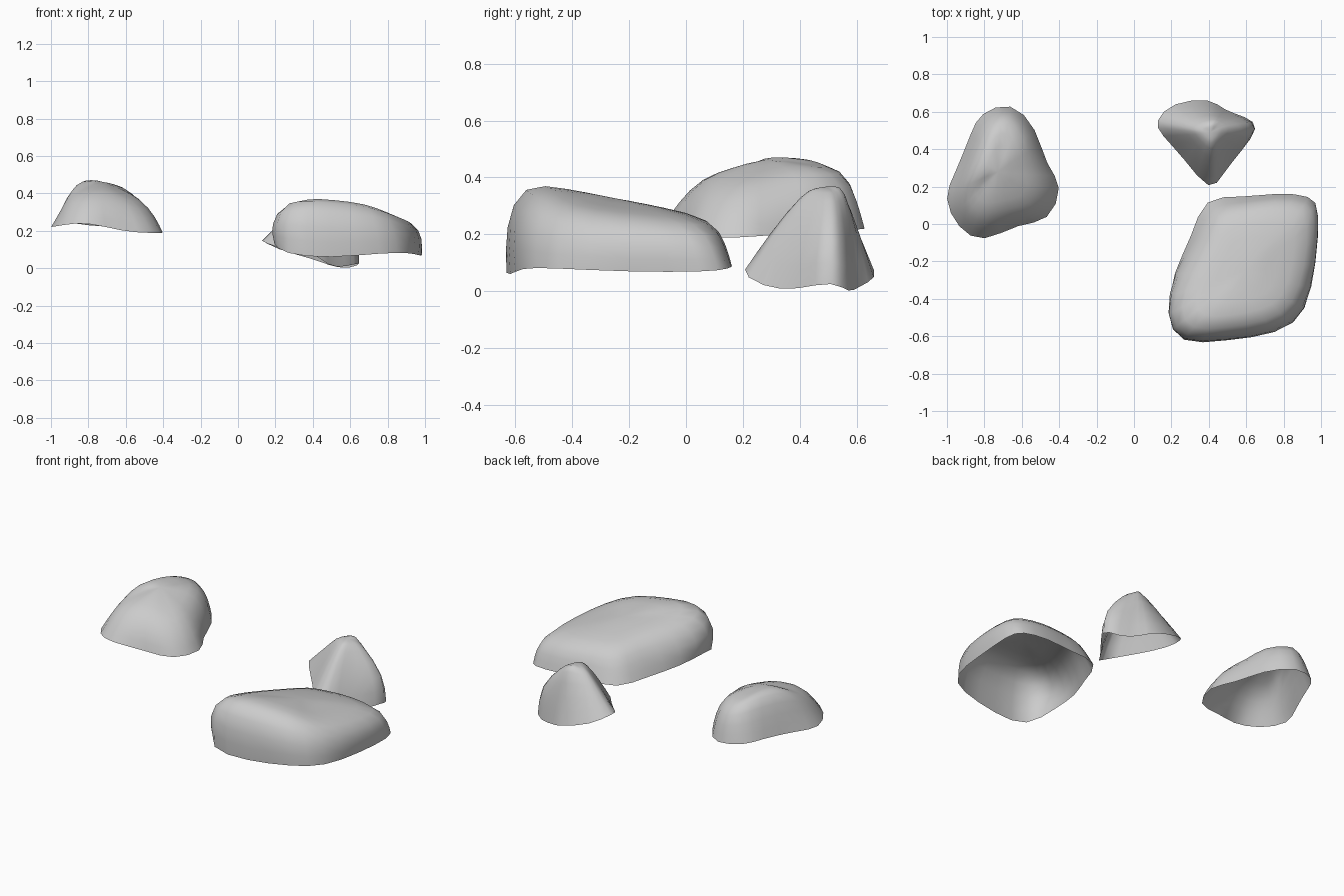
import bpy
import bmesh
import random
from mathutils import Vector

random.seed(4)

default_cube = bpy.data.objects.get("Cube")
if default_cube:
    bpy.data.objects.remove(default_cube, do_unlink=True)

# Plain stone colour shared by every rock
stone = bpy.data.materials.new("stone_grey")
stone.use_nodes = True
stone_colour = (0.6, 0.6, 0.6, 1)
stone.diffuse_color = stone_colour
shader = next(n for n in stone.node_tree.nodes if n.type == "BSDF_PRINCIPLED")
shader.inputs["Base Color"].default_value = stone_colour
shader.inputs["Roughness"].default_value = 0.9


def overshoot(ring, amount):
    """Push ring corners outward to offset the rounding of the subdivision."""
    count = len(ring)
    return [p + (p - (ring[i - 1] + ring[(i + 1) % count]) / 2) * amount
            for i, p in enumerate(ring)]


def build_rock(name, columns, peak, rough):
    """Loft an open-bottomed rock: rim ring, waist ring, crown ring, peak."""
    rim = [Vector(c[:3]) / 100 for c in columns]
    crown = [Vector(c[3:6]) / 100 for c in columns]
    peak = Vector(peak) / 100

    # The waist swells outward from the straight line between rim and crown
    waist = []
    for low, high, column in zip(rim, crown, columns):
        outward = low - peak
        outward.z = 0
        swell = outward.normalized() * column[6] / 100
        jitter = Vector([random.uniform(-rough, rough) for _ in range(3)])
        waist.append(low.lerp(high, 0.5) + swell + jitter)

    inner = [p.lerp(peak, 0.5) + Vector((0, 0, 0.006)) for p in crown]
    crown = [p + Vector((0, 0, 0.012)) for p in overshoot(crown, 0.2)]
    rings = [overshoot(rim, 0.4), overshoot(waist, 0.2), crown, inner]

    bm = bmesh.new()
    rows = [[bm.verts.new(p) for p in ring] for ring in rings]
    top = bm.verts.new(peak)
    count = len(columns)
    for i in range(count):
        j = (i + 1) % count
        for low, high in zip(rows, rows[1:]):
            bm.faces.new((low[i], low[j], high[j], high[i]))
        bm.faces.new((rows[-1][i], rows[-1][j], top))

    # Make the shell face outward
    bmesh.ops.recalc_face_normals(bm, faces=bm.faces[:])
    if sum(f.normal.z for f in top.link_faces) < 0:
        bmesh.ops.reverse_faces(bm, faces=bm.faces[:])

    mesh = bpy.data.meshes.new(name)
    bm.to_mesh(mesh)
    bm.free()
    mesh.materials.append(stone)
    rock = bpy.data.objects.new(name, mesh)
    bpy.context.collection.objects.link(rock)
    rounding = rock.modifiers.new("rounding", "SUBSURF")
    rounding.levels = rounding.render_levels = 1
    for face in mesh.polygons:
        face.use_smooth = True
    return rock


# Each column is a rim point, a crown point and a waist swell, in hundredths

# Large flat boulder, undercut at the front and highest along its front edge
build_rock("large_front_rock", [
    (20, -46, 13, 23, -46, 34, 6),
    (22, -26, 12, 31, -26, 31, 4),
    (31, -7, 10, 41, -8, 28, 2),
    (39, 12, 9, 45, 5, 25, 1),
    (58, 14, 9, 58, 8, 25, 1),
    (76, 16, 9, 74, 10, 24, 1),
    (93, 14, 8, 90, 8, 23, 2),
    (98, 5, 7, 95, 0, 23, 3),
    (96, -20, 7, 93, -22, 25, 3),
    (91, -45, 8, 86, -44, 28, 3),
    (76, -57, 8, 71, -53, 34, 4),
    (50, -61, 6, 48, -57, 37, 4),
    (27, -62, 8, 29, -58, 38, 5),
], peak=(60, -25, 33), rough=0.008)

# Rounded rock with a ridge leaning to one side
build_rock("rounded_side_rock", [
    (-100, 14, 22, -90, 16, 39, 1),
    (-95, 28, 23, -87, 26, 46, 1),
    (-87, 48, 24, -80, 43, 46, 1),
    (-81, 58, 23, -75, 53, 44, 1),
    (-66, 63, 22, -67, 57, 41, 2),
    (-53, 50, 21, -58, 46, 42, 2),
    (-47, 32, 20, -55, 32, 38, 3),
    (-40, 20, 19, -51, 20, 36, 3),
    (-47, 3, 19, -56, 10, 35, 3),
    (-62, 0, 20, -67, 8, 39, 3),
    (-80, -8, 24, -79, 5, 39, 2),
    (-93, -1, 23, -87, 8, 38, 2),
], peak=(-73, 28, 47), rough=0.008)

# Small pointed rock with a beak-like front corner
build_rock("small_back_rock", [
    (13, 55, 15, 33, 50, 34, 1),
    (16, 47, 13, 34, 48, 34, 2),
    (27, 35, 10, 36, 45, 34, 1),
    (40, 20, 8, 41, 41, 34, 3),
    (48, 28, 2, 44, 43, 34, 2),
    (57, 39, 1, 47, 46, 33, 3),
    (65, 51, 3, 49, 51, 33, 10),
    (59, 57, 0, 47, 54, 33, 4),
    (48, 61, 2, 44, 56, 35, 1),
    (40, 66, 5, 40, 55, 36, 1),
    (22, 64, 10, 34, 53, 34, 2),
], peak=(41, 49, 37), rough=0.006)
